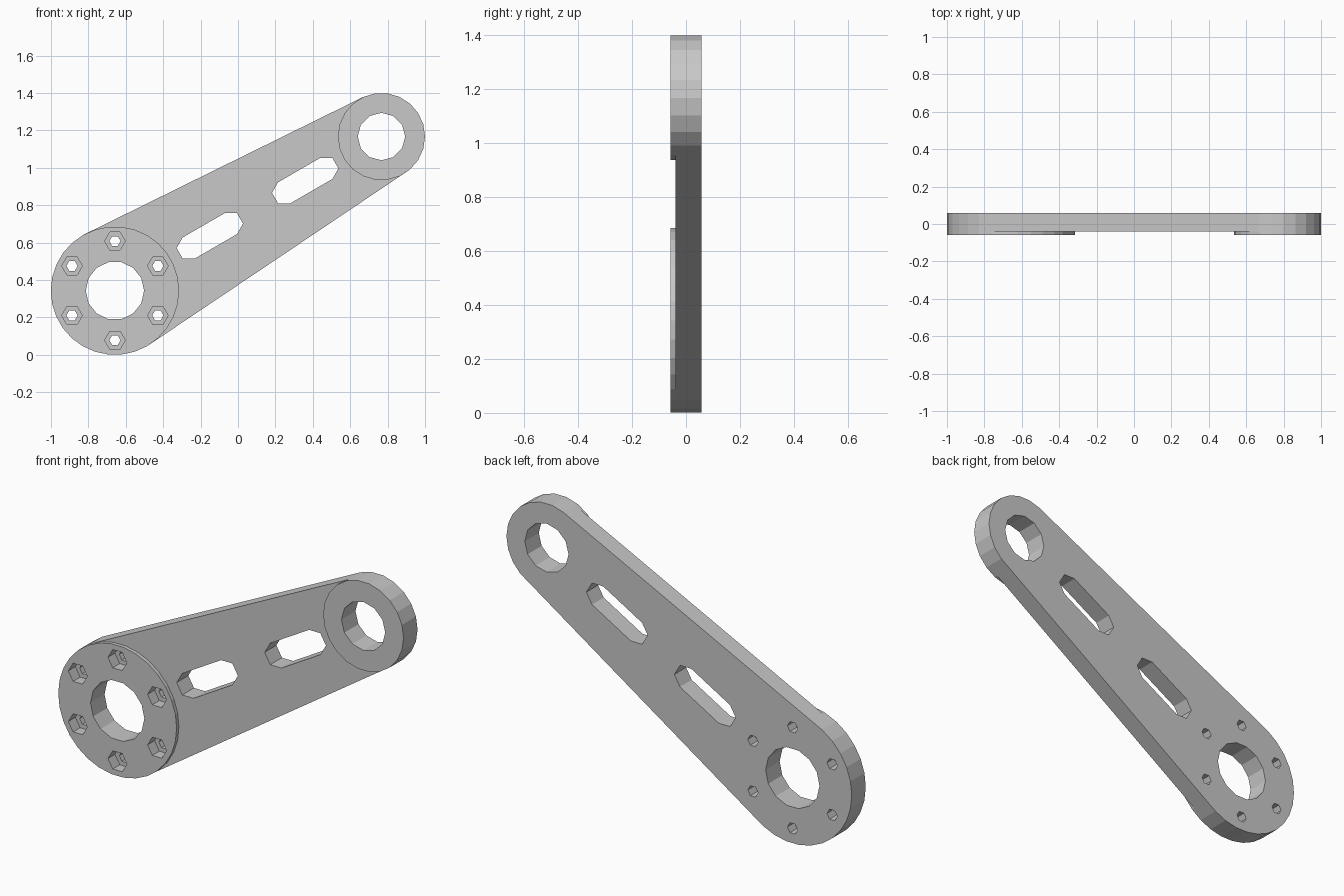
import bpy
import bmesh
from math import cos, sin, pi, radians
from mathutils import Vector
from mathutils.geometry import convex_hull_2d

cube = bpy.data.objects.get("Cube")
if cube:
    bpy.data.objects.remove(cube, do_unlink=True)

# Layout, in the x-z plane
HUB = Vector((-0.658, 0.343))
TIP = Vector((0.767, 1.167))
HUB_R, TIP_R = 0.343, 0.233
AXIS = (TIP - HUB).normalized()
FRONT, STEP, BACK = -0.058, -0.039, 0.058

grey = bpy.data.materials.new("plain grey")
grey.use_nodes = True
grey.diffuse_color = (0.58, 0.58, 0.58, 1)
grey.node_tree.nodes["Principled BSDF"].inputs["Base Color"].default_value = (0.58, 0.58, 0.58, 1)


def ring(center, radius, sides):
    return [center + radius * Vector((cos(2 * pi * i / sides), sin(2 * pi * i / sides)))
            for i in range(sides)]


def build(name, outlines, y0, y1):
    """Extrude the convex hull of each point set from y0 to y1."""
    bm = bmesh.new()
    for points in outlines:
        order = convex_hull_2d(points)
        face = bm.faces.new([bm.verts.new((points[i].x, y0, points[i].y)) for i in order])
        extruded = bmesh.ops.extrude_face_region(bm, geom=[face], use_keep_orig=True)
        top = [v for v in extruded["geom"] if isinstance(v, bmesh.types.BMVert)]
        bmesh.ops.translate(bm, verts=top, vec=(0, y1 - y0, 0))
    bmesh.ops.recalc_face_normals(bm, faces=bm.faces)
    mesh = bpy.data.meshes.new(name)
    bm.to_mesh(mesh)
    bm.free()
    mesh.materials.append(grey)
    obj = bpy.data.objects.new(name, mesh)
    bpy.context.collection.objects.link(obj)
    return obj


# Plate tapering between both ends, with a raised round pad at each end
parts = [
    build("arm_plate", [ring(HUB, HUB_R, 30) + ring(TIP, TIP_R, 22)], STEP, BACK),
    build("hub_pad", [ring(HUB, HUB_R, 30)], FRONT, STEP),
    build("tip_pad", [ring(TIP, TIP_R, 22)], FRONT, STEP),
]

# Bores, bolt holes and two long slots go right through
bolts = [HUB + 0.265 * Vector((cos(a), sin(a)))
         for a in (radians(30 + 60 * i) for i in range(6))]
through = [ring(HUB, 0.156, 14), ring(TIP, 0.127, 12)]
through += [ring(b, 0.03, 6) for b in bolts]
for distance in (0.586, 1.175):
    middle = HUB + AXIS * distance
    through.append(ring(middle - AXIS * 0.13, 0.065, 6) + ring(middle + AXIS * 0.13, 0.065, 6))

# Hexagonal nut pockets sink in from the front
cutters = [
    build("through_cutter", through, -0.2, 0.2),
    build("pocket_cutter", [ring(b, 0.055, 6) for b in bolts], -0.2, 0.0),
]

for part in parts:
    bpy.context.view_layer.objects.active = part
    for cutter in cutters:
        cutter.hide_render = True
        mod = part.modifiers.new(cutter.name, 'BOOLEAN')
        mod.operation = 'DIFFERENCE'
        mod.solver = 'EXACT'
        mod.object = cutter
        bpy.ops.object.modifier_apply(modifier=mod.name)

for cutter in cutters:
    bpy.data.objects.remove(cutter, do_unlink=True)
